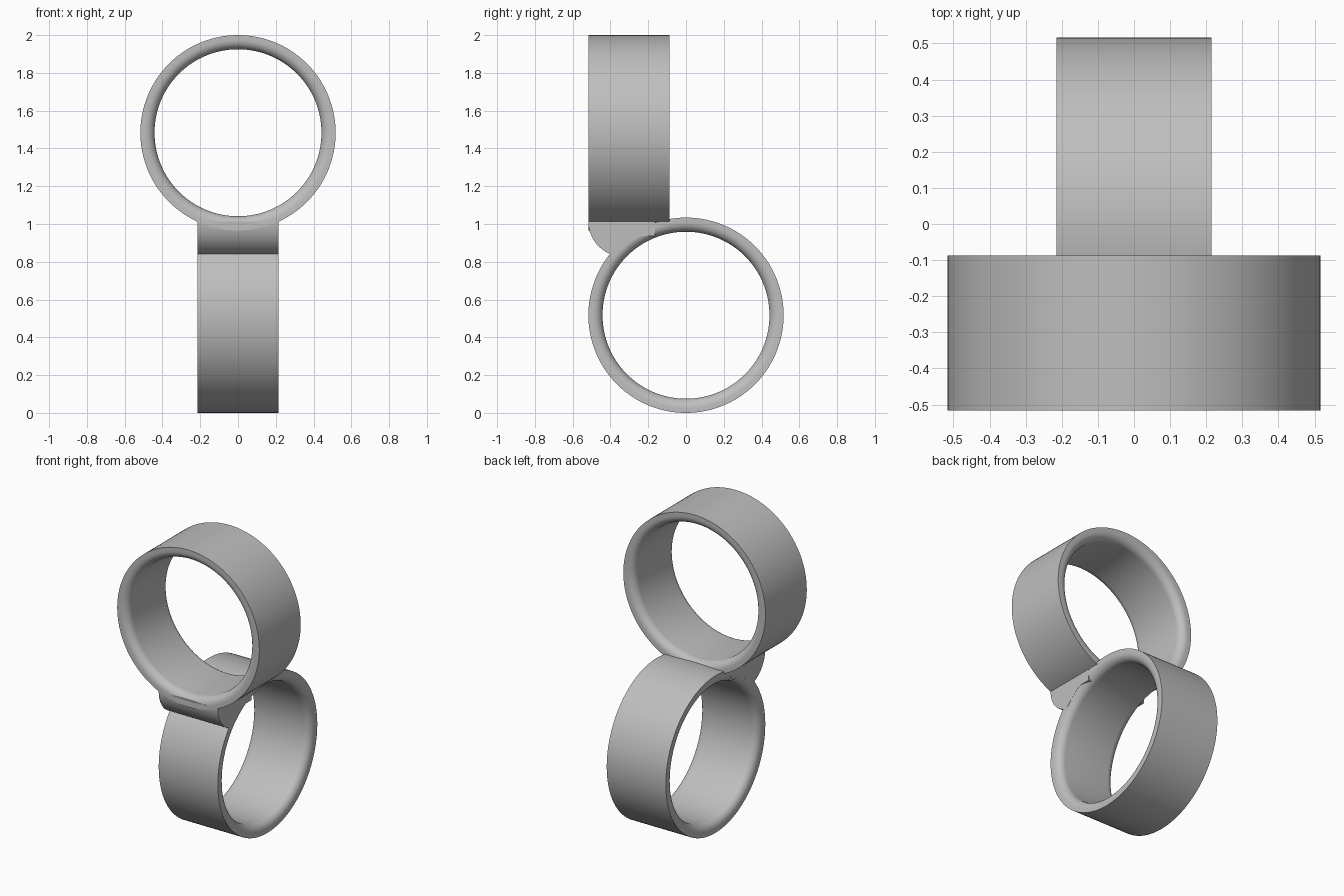
import bpy, bmesh
from math import cos, sin, pi, sqrt, radians

if "Cube" in bpy.data.objects:
    bpy.data.objects.remove(bpy.data.objects["Cube"], do_unlink=True)

R = 0.517          # outer radius of both rings
INNER = 0.442      # bore radius
HALF = 0.215       # half width of the bands
FILLET = 0.05      # rounding of the bore edges
LOW_Z, HIGH_Z = R, 2 - R
HIGH_Y = HALF - R  # the upper ring is flush with the front

grey = bpy.data.materials.new("plain grey")
grey.use_nodes = True
grey.diffuse_color = (0.52, 0.52, 0.52, 1)
grey.node_tree.nodes["Principled BSDF"].inputs["Base Color"].default_value = grey.diffuse_color


def finish(name, bm):
    bmesh.ops.recalc_face_normals(bm, faces=bm.faces)
    mesh = bpy.data.meshes.new(name)
    bm.to_mesh(mesh)
    bm.free()
    mesh.materials.append(grey)
    obj = bpy.data.objects.new(name, mesh)
    bpy.context.collection.objects.link(obj)
    bpy.ops.object.select_all(action="DESELECT")
    obj.select_set(True)
    bpy.context.view_layer.objects.active = obj
    bpy.ops.object.shade_smooth_by_angle(angle=radians(30))
    return obj


def ring(name, along_x, centre, sides=128, steps=8):
    """Band with a flat outside and rounded bore edges, spun about its axis."""
    arc = [(INNER + FILLET * (1 - sin(a)), HALF - FILLET * (1 - cos(a)))
           for a in (pi / 2 * i / steps for i in range(steps + 1))]
    profile = [(R, -HALF), (R, HALF)] + arc + [(r, -w) for r, w in reversed(arc)]
    bm = bmesh.new()
    loops = []
    for i in range(sides):
        t = 2 * pi * i / sides
        loop = []
        for r, w in profile:
            u, z = r * cos(t), r * sin(t)
            x, y = (w, u) if along_x else (u, w)
            loop.append(bm.verts.new((x, y, z)))
        loops.append(loop)
    n = len(profile)
    for i in range(sides):
        a, b = loops[i], loops[(i + 1) % sides]
        for j in range(n):
            k = (j + 1) % n
            bm.faces.new((a[j], a[k], b[k], b[j]))
    obj = finish(name, bm)
    obj.location = centre
    return obj


ring("lower_ring", True, (0, 0, LOW_Z))
ring("upper_ring", False, (0, HIGH_Y, HIGH_Z))

# Bridge: rounded front, underside buried in the lower ring's wall
top = HIGH_Z - sqrt(R * R - HALF * HALF)
rad = 0.185
front = [(-R + rad * (1 - cos(a)), top - rad * sin(a))
         for a in (radians(75) * i / 16 for i in range(17))]
buried = [(0.485 * cos(a), LOW_Z + 0.485 * sin(a))
          for a in (radians(138 - 3 * i) for i in range(7))]
outline = front + buried + [(-0.2, 0.937), (-0.165, 0.937), (-0.165, top)]
bm = bmesh.new()
base = bm.faces.new([bm.verts.new((-HALF, y, z)) for y, z in outline])
made = bmesh.ops.extrude_face_region(bm, geom=[base])["geom"]
bmesh.ops.translate(bm, vec=(2 * HALF, 0, 0),
                    verts=[v for v in made if isinstance(v, bmesh.types.BMVert)])
finish("bridge", bm)
